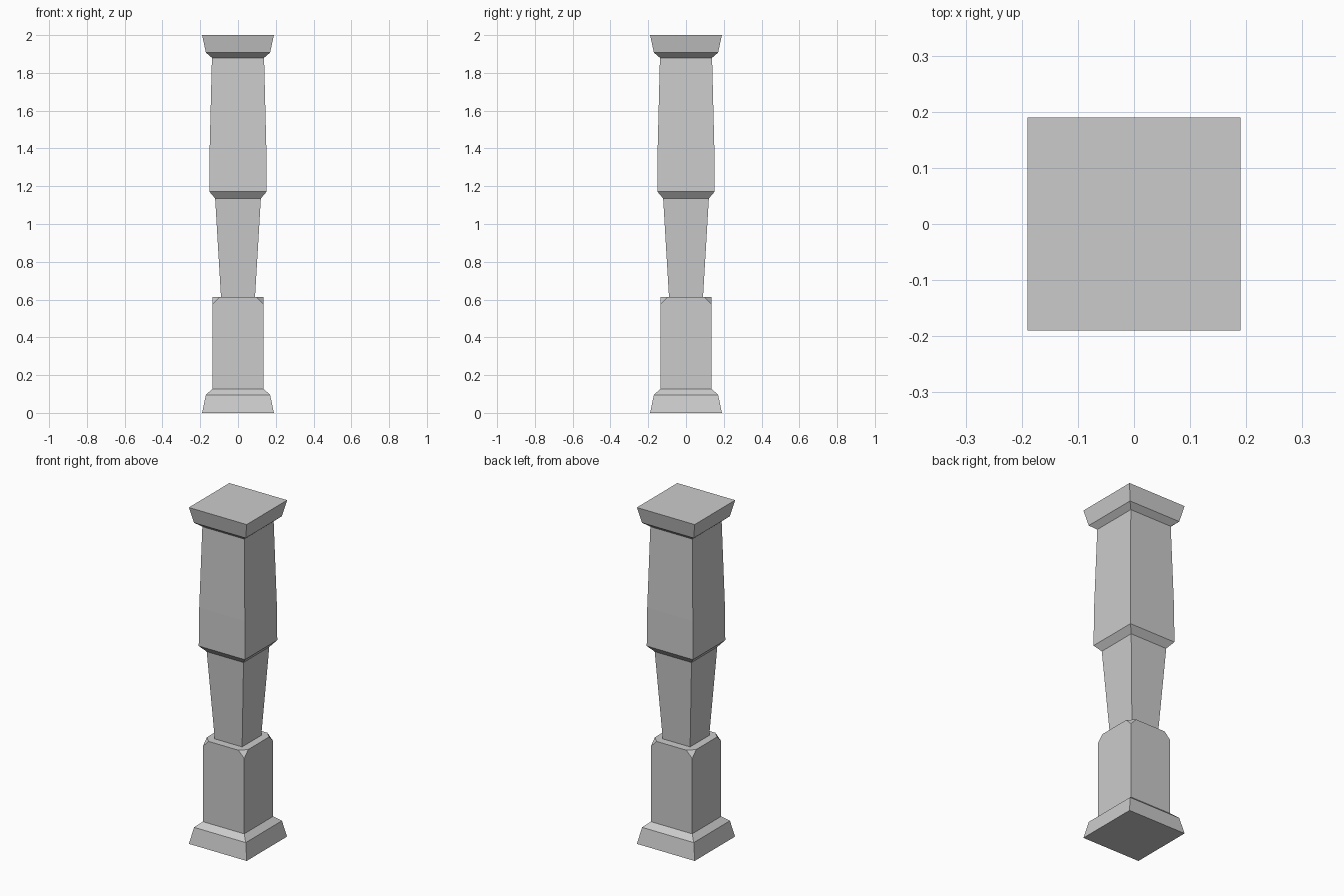
import bpy, bmesh

if "Cube" in bpy.data.objects:
    bpy.data.objects.remove(bpy.data.objects["Cube"])


def ring(half, z, cut=0.0):
    """Square cross-section with its four corners cut off by `cut`."""
    h, c = half, half - cut
    return [(x, y, z) for x, y in ((h, -c), (h, c), (c, h), (-c, h),
                                   (-h, c), (-h, -c), (-c, -h), (c, -h))]


def loft(name, sections, bottom=False, top=False):
    """Skin square sections upward; joints hidden between parts stay open."""
    bm = bmesh.new()
    rings = [[bm.verts.new(p) for p in ring(*s)] for s in sections]
    for a, b in zip(rings, rings[1:]):
        for i in range(8):
            j = (i + 1) % 8
            bm.faces.new((a[i], a[j], b[j], b[i]))
    if bottom:
        bm.faces.new(rings[0][::-1])
    if top:
        bm.faces.new(rings[-1])
    # uncut corners collapse to a single vertex
    bmesh.ops.remove_doubles(bm, verts=bm.verts[:], dist=1e-5)
    mesh = bpy.data.meshes.new(name)
    bm.to_mesh(mesh)
    bm.free()
    obj = bpy.data.objects.new(name, mesh)
    bpy.context.collection.objects.link(obj)
    return obj


# flared foot
loft("base_plinth", [(0.19, 0), (0.17, 0.096), (0.136, 0.126)], bottom=True)
# lower block with clipped top corners and a flat ledge in to the shaft
loft("lower_block", [(0.136, 0.126), (0.136, 0.574),
                     (0.136, 0.613, 0.038), (0.09, 0.613)])
# narrow shaft widening upward
loft("tapered_shaft", [(0.09, 0.613), (0.121, 1.135)])
# thick upper block, straight then slightly tapering
loft("upper_block", [(0.121, 1.135), (0.152, 1.172),
                     (0.15, 1.4), (0.138, 1.88)])
# flared cap
loft("cap", [(0.138, 1.88), (0.17, 1.907), (0.19, 2.0)], top=True)
